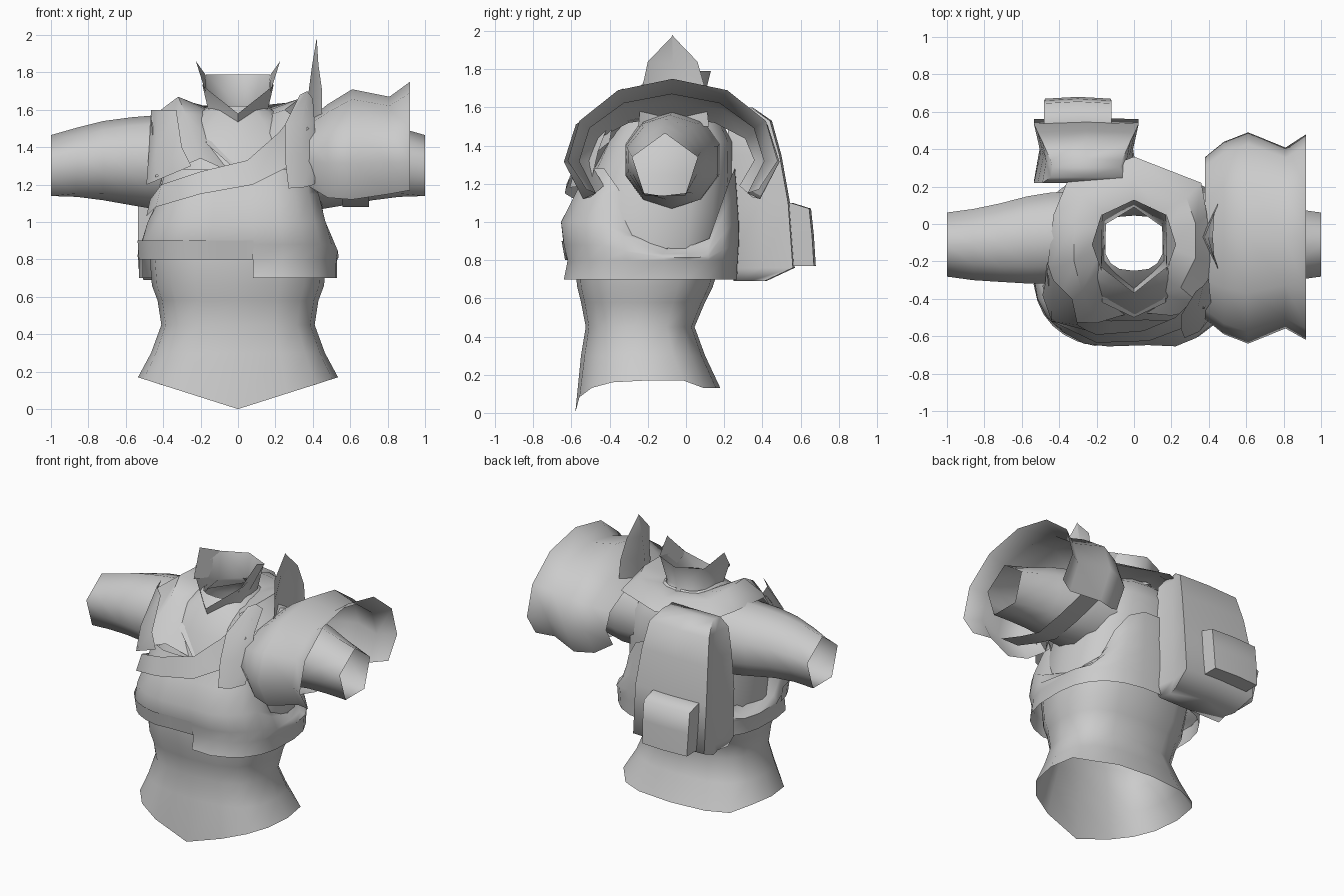
import bpy, bmesh, math
from mathutils import Vector

cloth = bpy.data.materials.new("plain grey")
cloth.diffuse_color = (0.6, 0.6, 0.6, 1)


def loft(name, rings, closed=True, caps=False, angle=55, skip=None):
    """Skin a list of equal-length point rings; skip(row, i) leaves a face out."""
    bm = bmesh.new()
    rows = [[bm.verts.new(p) for p in r] for r in rings]
    n = len(rows[0])
    for k, (a, b) in enumerate(zip(rows, rows[1:])):
        for i in range(n if closed else n - 1):
            j = (i + 1) % n
            if not (skip and skip(k, i)):
                bm.faces.new((a[i], a[j], b[j], b[i]))
    if caps:
        bm.faces.new(rows[0])
        bm.faces.new(rows[-1])
    bmesh.ops.delete(bm, geom=[v for v in bm.verts if not v.link_faces], context='VERTS')
    bmesh.ops.recalc_face_normals(bm, faces=bm.faces)
    me = bpy.data.meshes.new(name)
    bm.to_mesh(me)
    bm.free()
    for p in me.polygons:
        p.use_smooth = True
    me.set_sharp_from_angle(angle=math.radians(angle))
    me.materials.append(cloth)
    ob = bpy.data.objects.new(name, me)
    bpy.context.collection.objects.link(ob)
    return ob


def oval(z, hx, y0, y1, n=16, power=0.75, start=0, end=None):
    """Rounded body section; angle zero is the front centre."""
    pts = []
    full = end is None
    span = math.tau if full else end - start
    for i in range(n if full else n + 1):
        t = start + span * i / n
        s, c = math.sin(t), -math.cos(t)
        x = hx * math.copysign(abs(s) ** power, s)
        y = (y0 + y1) / 2 + (y1 - y0) / 2 * math.copysign(abs(c) ** power, c)
        pts.append(Vector((x, y, z)))
    return pts


# Torso with pointed front hem
body = [(0.17, .535, -.58, .18), (0.3, .465, -.55, .1), (0.45, .41, -.525, .045),
        (0.58, .43, -.55, .1), (0.66, .46, -.57, .14), (0.85, .475, -.59, .2),
        (1.05, .455, -.57, .23), (1.25, .43, -.5, .24), (1.42, .38, -.42, .24),
        (1.54, .28, -.34, .18), (1.62, .16, -.25, .09)]
rings = [oval(*b) for b in body]
for p in rings[0]:
    if p.y < -.3:
        p.z = 0.17 * abs(p.x) / .535
    elif p.y > .05:
        p.z = 0.13
loft("torso", rings)


def chest_dent(p):
    """Pull the breastbone back between the two sides of the chest."""
    if p.y < -.3:
        p.y += .04 * max(0, 1 - abs(p.x) / .22)
    return p


# Chest shell with armholes; its hem is shorter on the left front
a0 = math.asin((.08 / .53) ** (1 / .75))
shell = [(.7, .53, -.66, .27), (.8, .532, -.64, .275), (.88, .54, -.66, .28), (1.0, .505, -.675, .28),
         (1.15, .465, -.6, .27), (1.28, .445, -.54, .26)]
rings = [[chest_dent(p) for p in oval(*s, n=24, start=a0)] for s in shell]
for r in rings[2:]:
    for p in r:
        side = min(1, max(0, (.32 - abs(p.y + .07)) / .14))
        limit = 1.28 - .4 * side
        p.z = .8 + (p.z - .8) * (limit - .8) / .48
loft("chest_shell", rings, skip=lambda k, i: k == 0 and i > 18)

# Rib band on the left front
b0 = math.tau - math.radians(80)
loft("rib_band", [[chest_dent(p) for p in oval(*s, n=8, start=b0, end=math.tau + a0)]
                  for s in ((.8, .536, -.65, .28), (.9, .543, -.668, .28))], closed=False)

# Crossed chest sash
loft("chest_sash", [
    [(-.49, -.33, 1.03), (-.44, -.52, 1.08), (-.2, -.635, 1.15), (.08, -.625, 1.2), (.28, -.55, 1.3), (.41, -.4, 1.42)],
    [(-.47, -.31, 1.12), (-.41, -.5, 1.2), (-.2, -.59, 1.27), (.05, -.57, 1.33), (.22, -.5, 1.48), (.36, -.36, 1.66)]],
    closed=False)
# Short hanging end below the right shoulder
loft("sash_end", [
    [(.27, -.61, 1.18), (.25, -.56, 1.35), (.25, -.49, 1.52), (.33, -.36, 1.68)],
    [(.35, -.575, 1.185), (.34, -.53, 1.36), (.34, -.45, 1.54), (.37, -.33, 1.7)],
    [(.41, -.5, 1.2), (.42, -.46, 1.37), (.41, -.4, 1.53), (.4, -.29, 1.66)]], closed=False)


def mirrored(pts):
    """Complete a half ring running from front centre to back centre."""
    return pts + [(-x, y, z) for x, y, z in reversed(pts[1:-1])]


# Neck collar: deep front V and raised side points
loft("collar", [
    mirrored([(0, -.5, 1.27), (.17, -.42, 1.42), (.2, -.05, 1.55), (0, .17, 1.57)]),
    mirrored([(0, -.31, 1.47), (.155, -.19, 1.58), (.15, 0, 1.61), (0, .09, 1.63)]),
    mirrored([(0, -.37, 1.58), (.19, -.22, 1.73), (.17, .05, 1.79), (0, .13, 1.79)])], angle=70)
for s, name in ((1, "collar_point_right"), (-1, "collar_point_left")):
    loft(name, [[(s * .175, -.25, 1.7), (s * .165, -.1, 1.66)],
                [(s * .225, -.11, 1.86), (s * .175, .05, 1.79)]], closed=False)

# Draped mantle, longer on the left front
loft("mantle", [
    [(0, -.3, 1.36), (.1, -.27, 1.46), (.16, -.2, 1.57), (.17, -.12, 1.6), (.17, -.03, 1.61), (.14, .06, 1.61),
     (0, .11, 1.61), (-.14, .06, 1.61), (-.17, -.03, 1.61), (-.17, -.12, 1.6), (-.16, -.2, 1.57), (-.1, -.27, 1.46)],
    [(0, -.4, 1.3), (.14, -.37, 1.43), (.25, -.34, 1.6), (.33, -.18, 1.66), (.33, 0, 1.66), (.28, .14, 1.64),
     (0, .24, 1.61), (-.28, .14, 1.63), (-.32, 0, 1.66), (-.32, -.2, 1.67), (-.28, -.36, 1.58), (-.15, -.38, 1.43)],
    [(0, -.47, 1.25), (.2, -.49, 1.36), (.38, -.45, 1.5), (.41, -.2, 1.55), (.39, .05, 1.56), (.36, .22, 1.56),
     (0, .36, 1.56), (-.36, .22, 1.54), (-.43, .05, 1.56), (-.465, -.25, 1.56), (-.44, -.52, 1.24), (-.2, -.53, 1.34)]])
loft("shoulder_flap", [
    [(-.33, -.4, 1.6), (-.43, -.3, 1.6), (-.465, -.2, 1.6)],
    [(-.3, -.54, 1.4), (-.44, -.47, 1.38), (-.475, -.32, 1.4)],
    [(-.25, -.57, 1.3), (-.44, -.52, 1.22), (-.49, -.38, 1.2)]], closed=False)

# Sleeves: round at the shoulder, five-sided at the cuff
sleeve = [(.28, -.07, 1.33, .26, .26, 1), (.45, -.075, 1.32, .255, .25, 1), (.57, -.085, 1.325, .245, .235, 1),
          (.72, -.1, 1.325, .22, .215, .97), (.86, -.11, 1.31, .2, .195, .9), (1, -.11, 1.285, .18, .18, .81)]
for s, name in ((-1, "left_sleeve"), (1, "right_sleeve")):
    rings = []
    for x, cy, cz, ry, rz, f in sleeve:
        r = []
        for i in range(10):
            t = math.tau * i / 10
            k = f if i % 2 else 1
            r.append((s * x, cy + ry * k * math.sin(t), cz + rz * k * math.cos(t)))
        rings.append(r)
    loft(name, rings, angle=80)

# Large shoulder guard on the right arm
rings = []
for x, top, y0, y1, low in [(.38, 1.55, -.5, .35, 1.19), (.48, 1.63, -.58, .43, 1.13), (.61, 1.71, -.63, .48, 1.12),
                            (.81, 1.67, -.55, .4, 1.15), (.92, 1.75, -.61, .47, 1.17)]:
    r = []
    for i in range(9):
        t = math.radians(-35 + 250 * i / 8)
        c, h = math.cos(t), math.sin(t)
        z = 1.34 + h * (top - 1.34) if h > 0 else 1.34 + h * (1.34 - low) / .574
        r.append((x, (y0 + y1) / 2 + (y1 - y0) / 2 * c * 1.02, z))
    rings.append(r)
loft("shoulder_guard", rings, closed=False, angle=70)
loft("guard_strap", [[(x, -.5, 1.2), (x, -.3, 1.13), (x, -.12, 1.08), (x, .1, 1.12), (x, .35, 1.19)]
                     for x in (.56, .7)], closed=False)

# Upright pointed plate beside the neck
loft("shoulder_fin", [
    [(.45, -.25, 1.5), (.45, -.23, 1.7), (.43, -.2, 1.84), (.422, -.075, 1.97)],
    [(.36, -.07, 1.5), (.375, -.07, 1.68), (.395, -.07, 1.83), (.42, -.07, 1.98)],
    [(.45, .12, 1.5), (.45, .1, 1.7), (.43, .06, 1.84), (.422, -.065, 1.97)]], closed=False)


def pack_ring(z, cx, hx, y0, y1, pinch):
    m = (y0 + y1) / 2
    return [(cx - hx, y0, z), (cx, y0, z), (cx + hx, y0, z), (cx + hx - pinch, m, z),
            (cx + hx, y1 - .01, z), (cx, y1, z), (cx - hx, y1 - .01, z), (cx - hx + pinch, m, z)]


# Back pack with a pocket
loft("back_pack", [pack_ring(*r) for r in [
    (.69, -.255, .25, .25, .42, .02), (.76, -.255, .28, .23, .57, .03), (1.1, -.255, .28, .22, .545, .035),
    (1.35, -.255, .26, .22, .5, .03), (1.53, -.255, .235, .22, .45, .02), (1.6, -.255, .19, .25, .35, .01)]],
    caps=True, angle=75)
loft("pack_pocket", [pack_ring(*r) for r in [
    (.77, -.3, .175, .5, .68, 0), (.93, -.3, .18, .5, .67, 0), (1.07, -.3, .18, .5, .655, 0),
    (1.1, -.3, .18, .5, .56, 0)]], caps=True, angle=75)
